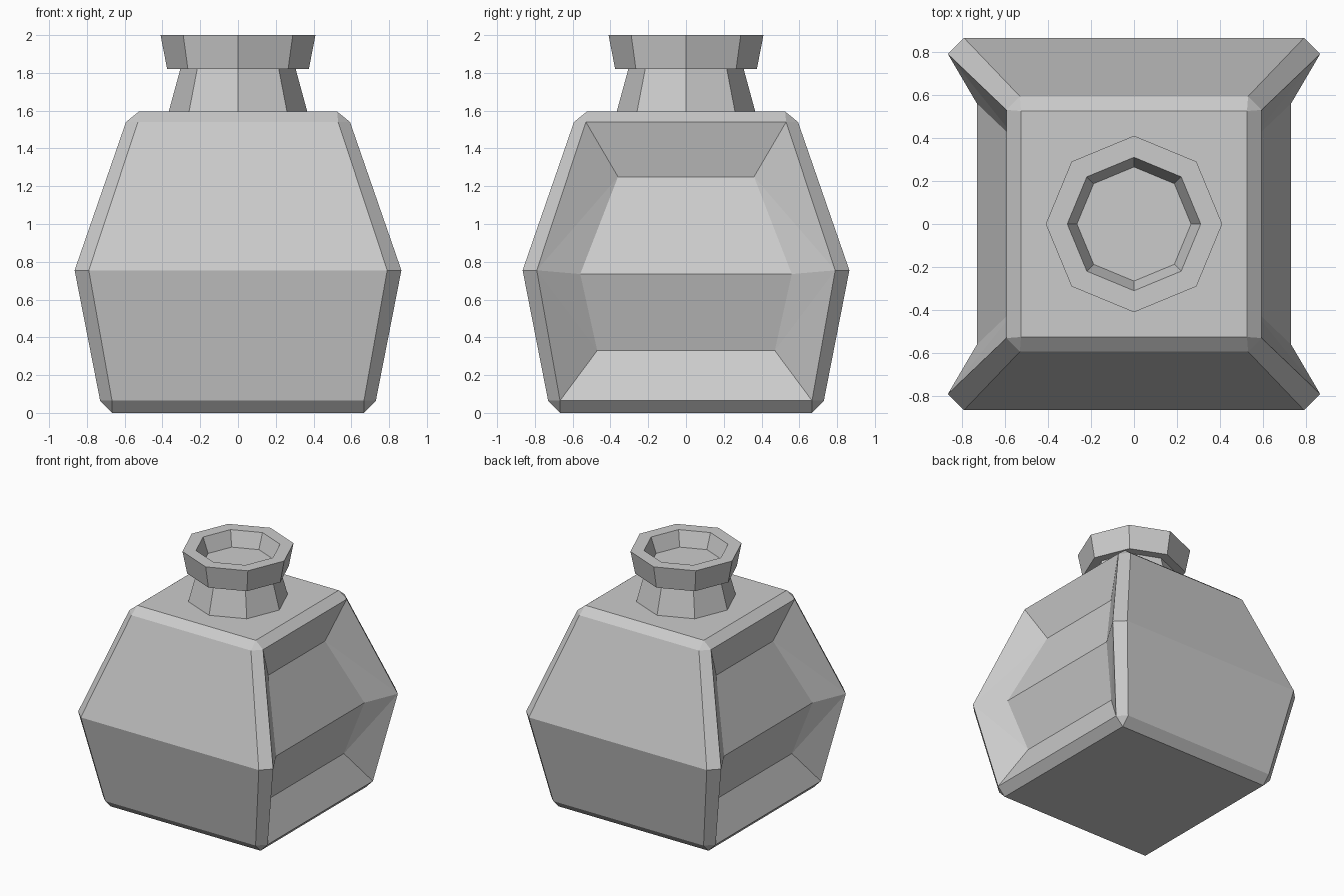
import bpy, bmesh
from math import cos, sin, pi

if "Cube" in bpy.data.objects:
    bpy.data.objects.remove(bpy.data.objects["Cube"])

grey = bpy.data.materials.new("plain_grey")
grey.use_nodes = True
grey.diffuse_color = (0.6, 0.6, 0.6, 1)
grey.node_tree.nodes["Principled BSDF"].inputs["Base Color"].default_value = (0.6, 0.6, 0.6, 1)


def finish(bm, name):
    """Weld, orient and link the mesh as a flat-shaded object."""
    bmesh.ops.remove_doubles(bm, verts=bm.verts, dist=0.001)
    bmesh.ops.recalc_face_normals(bm, faces=bm.faces)
    mesh = bpy.data.meshes.new(name)
    bm.to_mesh(mesh)
    bm.free()
    mesh.materials.append(grey)
    obj = bpy.data.objects.new(name, mesh)
    bpy.context.collection.objects.link(obj)
    return obj


def bridge(bm, low, high, skip=()):
    n = len(low)
    for i in range(n):
        if i not in skip:
            j = (i + 1) % n
            bm.faces.new((low[i], low[j], high[j], high[i]))


def lathe(name, profile, sides=8):
    """Low-poly turned part from (radius, height) pairs, capped at both ends."""
    bm = bmesh.new()
    rings = [[bm.verts.new((r * cos(2 * pi * i / sides), r * sin(2 * pi * i / sides), z))
              for i in range(sides)] for r, z in profile]
    for low, high in zip(rings, rings[1:]):
        bridge(bm, low, high)
    bm.faces.new(rings[0])
    bm.faces.new(rings[-1])
    return finish(bm, name)


# Bottle body: chamfered square rings (half width, half flat length, height)
bm = bmesh.new()
levels = [(0.667, 0.667, 0), (0.73, 0.667, 0.065), (0.865, 0.79, 0.755),
          (0.593, 0.53, 1.54), (0.525, 0.525, 1.595)]
rings = []
for a, b, z in levels:
    outline = [(a, -b), (a, b), (b, a), (-b, a), (-a, b), (-a, -b), (-b, -a), (b, -a)]
    rings.append([bm.verts.new((x, y, z)) for x, y in outline])
for k in range(4):
    bridge(bm, rings[k], rings[k + 1], skip=(0, 4) if k in (1, 2) else ())
bm.faces.new(rings[0])
bm.faces.new(rings[-1])

# Sunken panels in the two sides (depth position, half length, height)
panel = [(0.61, 0.47, 0.33), (0.73, 0.56, 0.735), (0.52, 0.36, 1.25)]
for side, first in ((1, 0), (-1, 4)):
    rim = [(rings[k][first], rings[k][first + 1]) for k in (1, 2, 3)]
    inner = [tuple(bm.verts.new((side * x, side * s * y, z)) for s in (-1, 1))
             for x, y, z in panel]
    for k in (0, 1):
        bm.faces.new((inner[k][0], inner[k][1], inner[k + 1][1], inner[k + 1][0]))
    for k in (0, 2):
        bm.faces.new((rim[k][0], rim[k][1], inner[k][1], inner[k][0]))
    for e in (0, 1):
        for k in (0, 2):
            bm.faces.new((rim[1][e], rim[k][e], inner[k][e]))
            bm.faces.new((rim[1][e], inner[k][e], inner[1][e]))
finish(bm, "bottle_body")

# Neck and flared lip with a shallow opening
lathe("bottle_neck", [(0.367, 1.594), (0.305, 1.822)])
lathe("bottle_lip", [(0.375, 1.82), (0.41, 2.0), (0.31, 2.0), (0.265, 1.88)])
